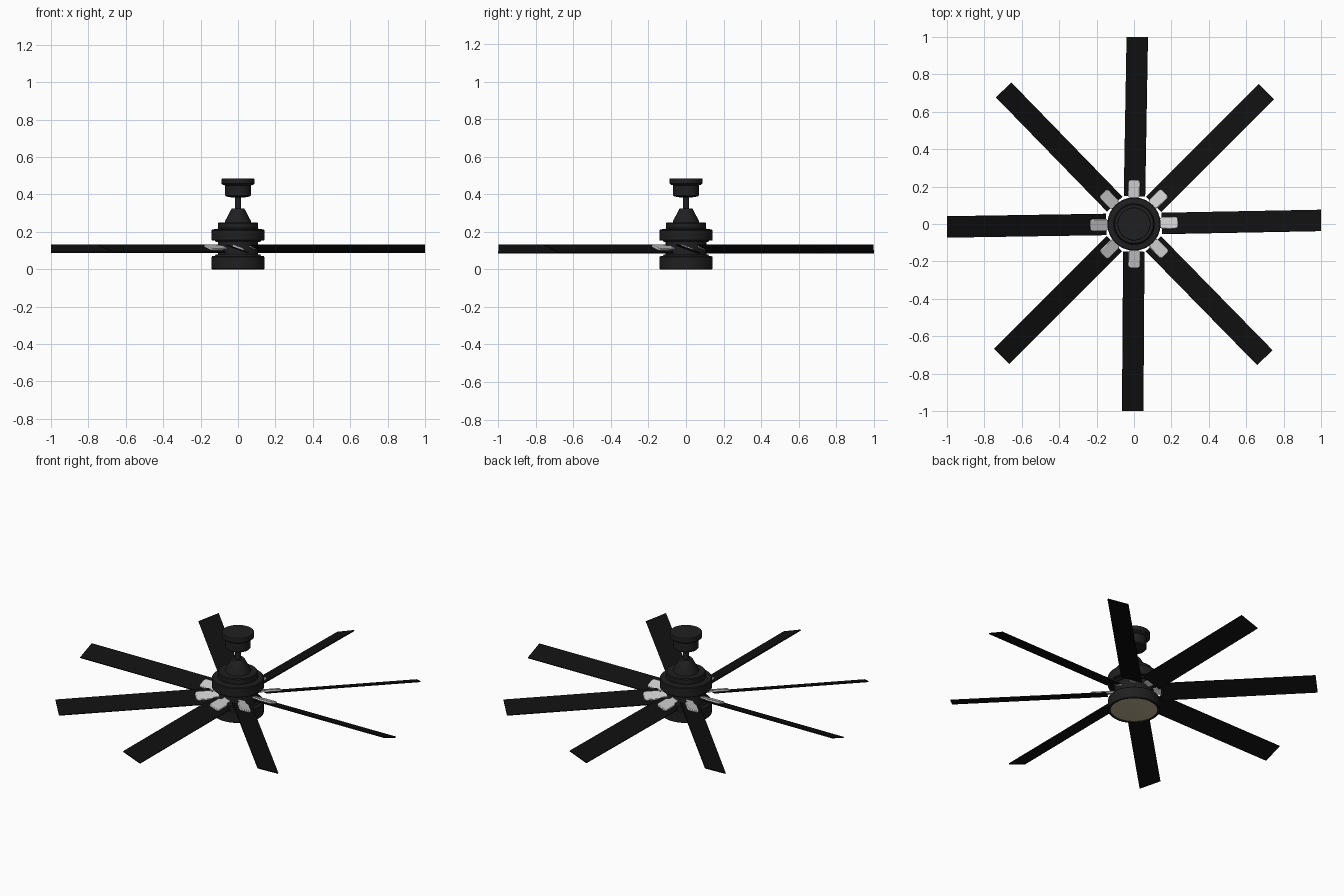
import bpy, bmesh, math
from mathutils import Matrix

if "Cube" in bpy.data.objects:
    bpy.data.objects.remove(bpy.data.objects["Cube"])


def material(name, color):
    m = bpy.data.materials.new(name)
    m.diffuse_color = (*color, 1)
    m.use_nodes = True
    m.node_tree.nodes["Principled BSDF"].inputs["Base Color"].default_value = m.diffuse_color
    return m


BLACK = material("matte_black", (0.014, 0.014, 0.014))
BLADE = material("blade_black", (0.005, 0.005, 0.005))
LENS = material("warm_lens", (0.50, 0.44, 0.29))


def add_object(name, bm, mat=None):
    bmesh.ops.recalc_face_normals(bm, faces=bm.faces)
    me = bpy.data.meshes.new(name)
    bm.to_mesh(me)
    bm.free()
    ob = bpy.data.objects.new(name, me)
    bpy.context.collection.objects.link(ob)
    if mat:
        me.materials.append(mat)
    return ob


def smooth(ob):
    bpy.ops.object.select_all(action='DESELECT')
    ob.select_set(True)
    bpy.context.view_layer.objects.active = ob
    bpy.ops.object.shade_smooth_by_angle(angle=math.radians(30))


def lathe(name, profile, mat, steps=64):
    """Revolve (radius, z) points about z; the profile starts and ends on the axis."""
    bm = bmesh.new()
    vs = [bm.verts.new((r, 0, z)) for r, z in profile]
    es = [bm.edges.new(p) for p in zip(vs, vs[1:])]
    bmesh.ops.spin(bm, geom=vs + es, cent=(0, 0, 0), axis=(0, 0, 1),
                   angle=2 * math.pi, steps=steps, use_duplicate=False)
    bmesh.ops.remove_doubles(bm, verts=bm.verts, dist=1e-5)
    ob = add_object(name, bm, mat)
    smooth(ob)
    return ob


def plate(name, outline, z0, z1, mat=None):
    """Extrude a flat outline from z0 to z1."""
    bm = bmesh.new()
    face = bm.faces.new([bm.verts.new((x, y, z0)) for x, y in outline])
    ext = bmesh.ops.extrude_face_region(bm, geom=[face])
    for v in ext['geom']:
        if isinstance(v, bmesh.types.BMVert):
            v.co.z = z1
    return add_object(name, bm, mat)


# Light kit: rim with recessed lens underneath
lathe("light_rim", [(0, 0.012), (0.129, 0.012), (0.129, 0.002), (0.132, 0), (0.138, 0),
                    (0.141, 0.003), (0.141, 0.066), (0.138, 0.070), (0.122, 0.072),
                    (0.118, 0.080), (0, 0.080)], BLACK)
lathe("light_lens", [(0, 0.001), (0.08, 0.002), (0.129, 0.006), (0.129, 0.014), (0, 0.014)], LENS)

# Rotating hub behind the blade brackets
lathe("blade_hub", [(0, 0.075), (0.108, 0.075), (0.108, 0.16), (0, 0.16)], BLACK)

# Motor housing with stepped top
lathe("motor_housing", [(0, 0.145), (0.118, 0.145), (0.122, 0.153), (0.138, 0.153),
                        (0.142, 0.157), (0.142, 0.208), (0.138, 0.213), (0.110, 0.216),
                        (0.107, 0.220), (0.107, 0.245), (0.103, 0.250), (0, 0.250)], BLACK)

# Coupling cover, down rod and ceiling canopy
lathe("coupling_cover", [(0, 0.248), (0.071, 0.248), (0.069, 0.258), (0.038, 0.318),
                         (0.033, 0.325), (0, 0.325)], BLACK)
lathe("down_rod", [(0, 0.32), (0.017, 0.32), (0.017, 0.395), (0, 0.395)], BLACK, 32)
lathe("canopy", [(0, 0.384), (0.035, 0.384), (0.064, 0.389), (0.069, 0.395), (0.069, 0.448),
                 (0.082, 0.452), (0.088, 0.458), (0.088, 0.482), (0.086, 0.485), (0, 0.485)], BLACK)

# Eight pitched blades, each clamped by a bracket on its upper face
half = [(0.095, 0.020), (0.135, 0.022), (0.150, 0.033), (0.222, 0.033), (0.232, 0.029), (0.236, 0.019)]
bracket_outline = half + [(x, -y) for x, y in reversed(half)]
blade_outline = [(0.148, -0.06), (1.0, -0.06), (1.0, 0.06), (0.148, 0.06)]
for i, deg in enumerate([1.1, 45, 89, 134.2, 180.9, 225, 269.6, 314.4]):
    pose = (Matrix.Translation((0, 0, 0.109)) @ Matrix.Rotation(math.radians(deg), 4, 'Z')
            @ Matrix.Rotation(math.radians(-20), 4, 'X'))
    blade = plate(f"blade_{i + 1}", blade_outline, -0.003, 0.003, BLADE)
    bracket = plate(f"blade_bracket_{i + 1}", bracket_outline, 0.002, 0.014)
    bev = bracket.modifiers.new("soft_edges", 'BEVEL')
    bev.width = 0.003
    bev.segments = 2
    for ob in (blade, bracket):
        ob.matrix_world = pose
    smooth(bracket)
